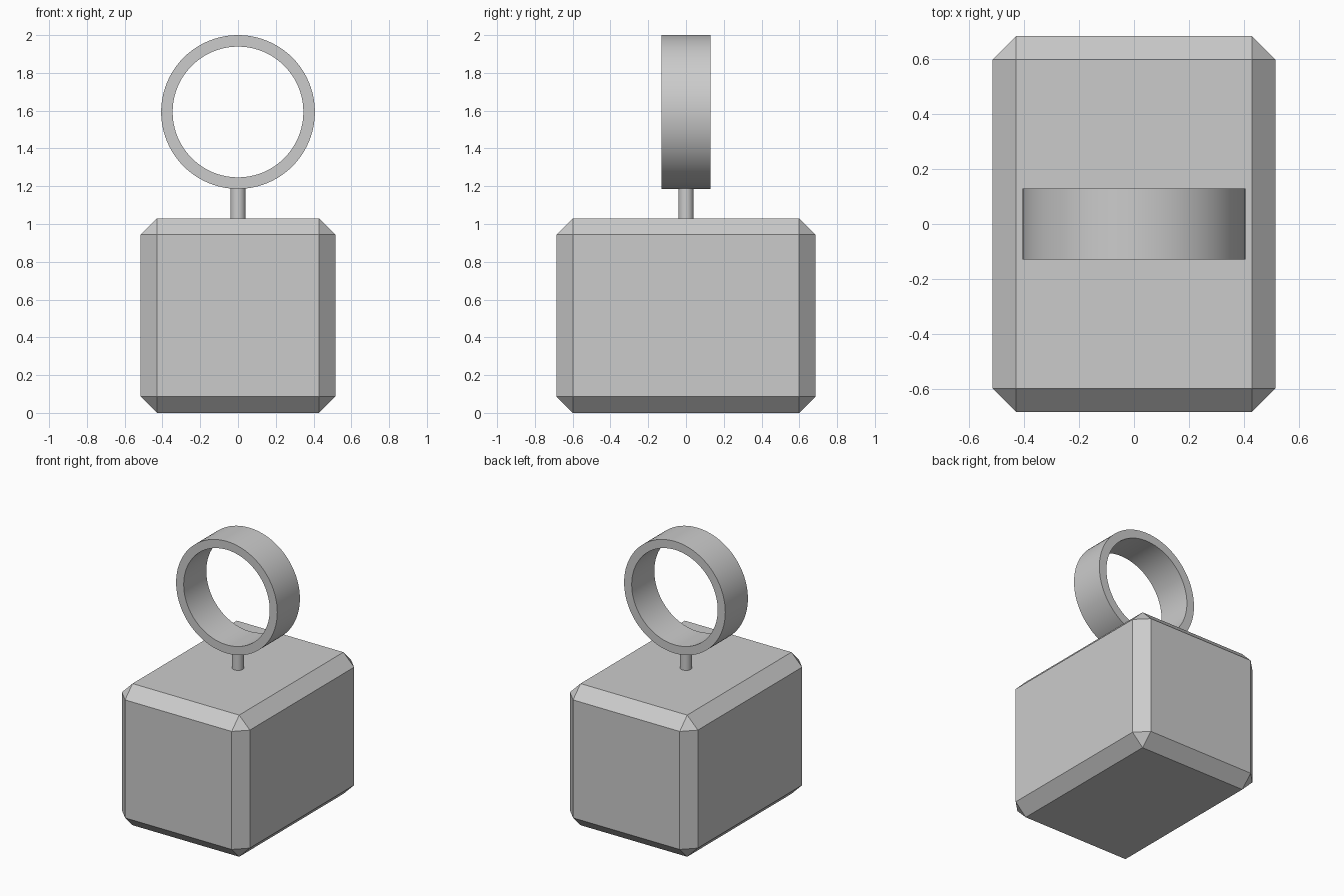
import bpy
import bmesh
from math import radians
from mathutils import Matrix

cube = bpy.data.objects.get("Cube")
if cube:
    bpy.data.objects.remove(cube, do_unlink=True)

grey = bpy.data.materials.new("plain grey")
grey.use_nodes = True
colour = (0.6, 0.6, 0.6, 1)
grey.diffuse_color = colour
grey.node_tree.nodes["Principled BSDF"].inputs["Base Color"].default_value = colour


def add_object(name, bm, smooth=False):
    bmesh.ops.recalc_face_normals(bm, faces=bm.faces)
    mesh = bpy.data.meshes.new(name)
    bm.to_mesh(mesh)
    bm.free()
    mesh.materials.append(grey)
    obj = bpy.data.objects.new(name, mesh)
    bpy.context.collection.objects.link(obj)
    if smooth:
        bpy.ops.object.select_all(action="DESELECT")
        obj.select_set(True)
        bpy.context.view_layer.objects.active = obj
        bpy.ops.object.shade_smooth_by_angle(angle=radians(30))
    return obj


# Chamfered block
bm = bmesh.new()
bmesh.ops.create_cube(bm, size=1)
bmesh.ops.scale(bm, vec=(1.03, 1.37, 1.03), verts=bm.verts)
bmesh.ops.translate(bm, vec=(0, 0, 0.515), verts=bm.verts)
bmesh.ops.bevel(bm, geom=bm.edges[:], offset=0.086, offset_type="OFFSET",
                segments=1, profile=0.5, affect="EDGES")
add_object("block", bm)

# Short post joining the block and the ring
bm = bmesh.new()
bmesh.ops.create_cone(bm, cap_ends=True, segments=32, radius1=0.04, radius2=0.04,
                      depth=0.2, matrix=Matrix.Translation((0, 0, 1.11)))
add_object("post", bm, smooth=True)

# Flat-sided ring: rectangular section spun about the y axis
bm = bmesh.new()
centre = (0, 0, 1.593)
section = [bm.verts.new((r, y, centre[2]))
           for r, y in ((0.346, -0.13), (0.407, -0.13), (0.407, 0.13), (0.346, 0.13))]
edges = [bm.edges.new((section[i], section[(i + 1) % 4])) for i in range(4)]
bmesh.ops.spin(bm, geom=section + edges, cent=centre, axis=(0, 1, 0),
               angle=radians(360), steps=96)
bmesh.ops.remove_doubles(bm, verts=bm.verts, dist=0.0005)
add_object("ring", bm, smooth=True)
